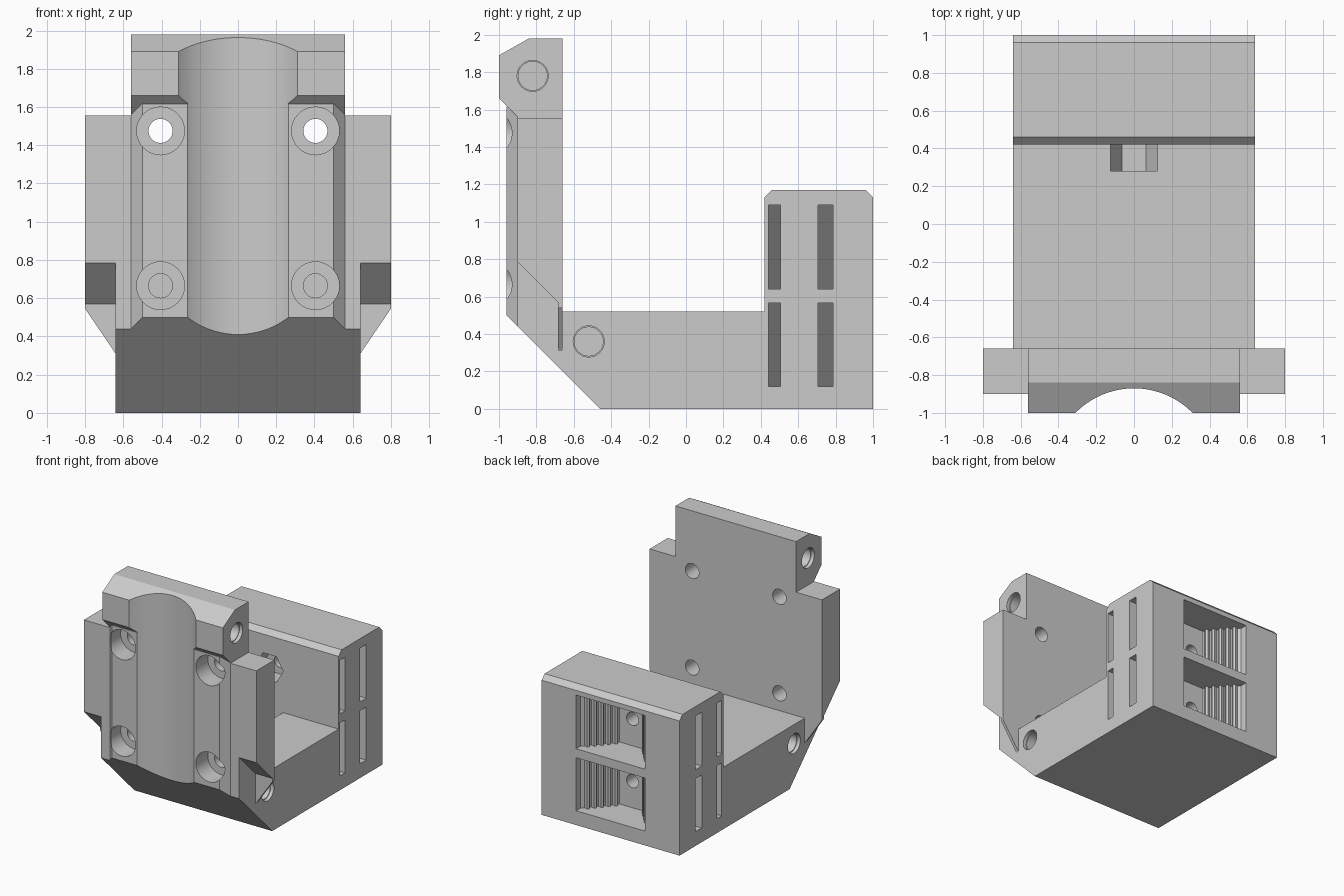
import bpy, bmesh, math
from mathutils import Vector

if "Cube" in bpy.data.objects:
    bpy.data.objects.remove(bpy.data.objects["Cube"])

grey = bpy.data.materials.new("plain grey")
grey.use_nodes = True
grey.diffuse_color = (0.6, 0.6, 0.6, 1)
grey.node_tree.nodes["Principled BSDF"].inputs["Base Color"].default_value = (0.6, 0.6, 0.6, 1)


def prism(name, axis, points, lo, hi):
    """Extrude a 2D outline along an axis; x uses (y, z), y uses (x, z), z uses (x, y)."""
    place = {"x": lambda a, b, t: (t, a, b),
             "y": lambda a, b, t: (a, t, b),
             "z": lambda a, b, t: (a, b, t)}[axis]
    bm = bmesh.new()
    face = bm.faces.new([bm.verts.new(place(a, b, lo)) for a, b in points])
    ext = bmesh.ops.extrude_face_region(bm, geom=[face])
    moved = [v for v in ext["geom"] if isinstance(v, bmesh.types.BMVert)]
    bmesh.ops.translate(bm, vec=Vector(place(0, 0, hi - lo)), verts=moved)
    bmesh.ops.recalc_face_normals(bm, faces=bm.faces)
    mesh = bpy.data.meshes.new(name)
    bm.to_mesh(mesh)
    bm.free()
    mesh.materials.append(grey)
    obj = bpy.data.objects.new(name, mesh)
    bpy.context.scene.collection.objects.link(obj)
    return obj


def circle(a, b, r, n=32):
    return [(a + r * math.cos(math.tau * i / n), b + r * math.sin(math.tau * i / n))
            for i in range(n)]


def rect(a0, a1, b0, b1):
    return [(a0, b0), (a1, b0), (a1, b1), (a0, b1)]


def side(s, lo, hi):
    return sorted((s * lo, s * hi))


helpers = []


def combine(operation, *args):
    tool = prism(operation.lower() + "_helper", *args)
    tool.hide_render = True
    helpers.append(tool)
    mod = body.modifiers.new(operation, "BOOLEAN")
    mod.operation = operation
    mod.solver = "EXACT"
    mod.object = tool


def add(*args):
    combine("UNION", *args)


def cut(*args):
    combine("DIFFERENCE", *args)


# Base arm with the belt block at the back
body = prism("belt_carriage", "x",
             [(-0.46, 0), (1, 0), (1, 1.13), (0.96, 1.17), (0.46, 1.17), (0.42, 1.13),
              (0.42, 0.52), (-0.66, 0.52), (-0.66, 0.8), (-0.9, 0.8), (-0.9, 0.44)], -0.64, 0.64)

# Wide back plate with sloped underside, and thin fins below it
add("x", [(-0.9, 0.785), (-0.66, 0.545), (-0.66, 1.555), (-0.9, 1.555)], -0.8, 0.8)
for s in (-1, 1):
    add("y", [(s * x, z) for x, z in
              ((0.6, 0.31), (0.64, 0.31), (0.8, 0.545), (0.8, 0.57), (0.6, 0.57))], -0.685, -0.66)

# Raised bearing saddle and the top block
add("z", [(-0.5, -0.96), (0.5, -0.96), (0.56, -0.9), (0.56, -0.7), (-0.56, -0.7), (-0.56, -0.9)],
    0.35, 1.615)
add("x", [(-1, 1.66), (-0.855, 1.515), (-0.66, 1.515), (-0.66, 1.98), (-0.84, 1.98), (-1, 1.89)],
    -0.56, 0.56)

# Slanted underside and the round bearing groove
cut("x", [(-0.36, -0.1), (-1.2, 0.74), (-1.2, -0.1)], -0.9, 0.9)
cut("z", circle(0, -1.305, 0.435, 80), -0.2, 2.2)

for s in (-1, 1):
    # Counterbored screw holes through the plate
    for z in (0.665, 1.475):
        cut("y", circle(s * 0.405, z, 0.125), -1.1, -0.8)
        cut("y", circle(s * 0.405, z, 0.063), -0.85, -0.6)
    # Blind rod sockets in the sides
    for y, z, x in ((-0.82, 1.78, 0.56), (-0.52, 0.36, 0.64)):
        cut("x", circle(y, z, 0.083), *side(s, x - 0.03, x + 0.1))
        cut("x", circle(y, z, 0.077), *side(s, x - 0.25, x + 0.1))

# Toothed wall outline of the belt pocket
start, end, teeth = Vector((0.3, 0.92)), Vector((0.12, 0.71)), 5
along = (end - start) / teeth
inward = Vector((along.y, -along.x)).normalized() * 0.028
wall = [Vector((0.32, 1.1)), Vector((0.32, 0.94))]
for i in range(teeth):
    for t, out in ((0.0, 0), (0.25, 1), (0.6, 1), (0.8, 0)):
        wall.append(start + along * (i + t) + inward * out)
wall.append(end)
pocket = [(p.x, p.y) for p in wall] + [(-p.x, p.y) for p in reversed(wall)]

# Two belt levels: pocket, side slots, and screw bore
for z0, z1 in ((0.12, 0.565), (0.64, 1.09)):
    cut("z", pocket, z0, z1)
    for y0, y1 in ((0.44, 0.505), (0.705, 0.785)):
        for s in (-1, 1):
            cut("z", [(s * 0.7, y0), (s * 0.42, y0), (s * 0.29, y1), (s * 0.7, y1)], z0, z1)
    cut("y", circle(0, (z0 + z1) / 2, 0.055), 0.3, 0.8)

# Hexagonal nut traps, the lower one open to the floor
cut("y", circle(0, 0.865, 0.125, 6), 0.3, 0.56)
cut("y", circle(0, 0.345, 0.125, 6), 0.28, 0.42)
cut("y", rect(-0.125, 0.125, 0.345, 0.6), 0.28, 0.42)

# Bake the part and remove the helpers
bpy.context.view_layer.update()
graph = bpy.context.evaluated_depsgraph_get()
baked = bpy.data.meshes.new_from_object(body.evaluated_get(graph))
body.modifiers.clear()
body.data = baked
baked.materials.clear()
baked.materials.append(grey)
for poly in baked.polygons:
    poly.material_index = 0
for tool in helpers:
    bpy.data.objects.remove(tool)

for obj in bpy.context.selected_objects:
    obj.select_set(False)
body.select_set(True)
bpy.context.view_layer.objects.active = body
bpy.ops.object.shade_smooth_by_angle(angle=math.radians(20))
